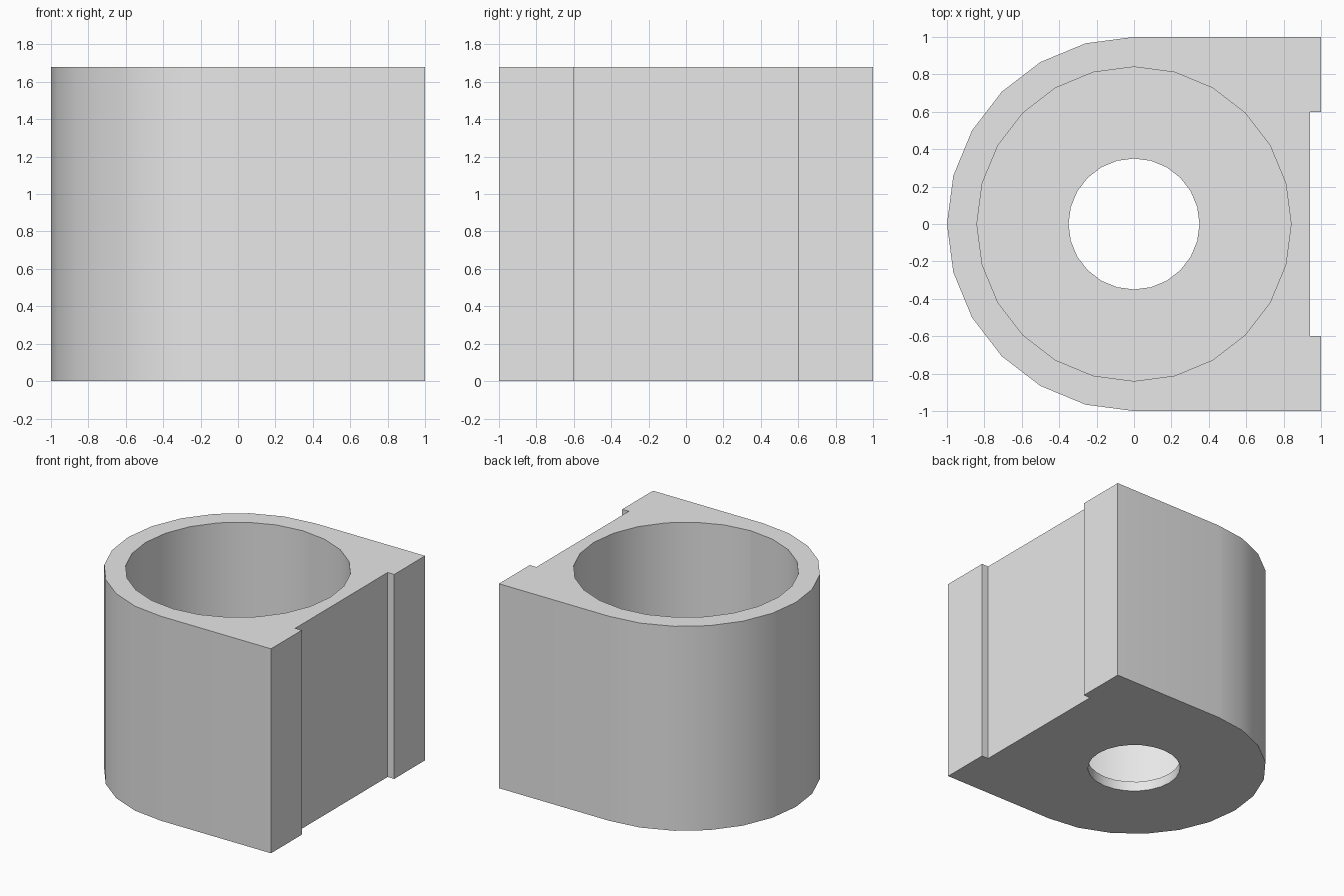
import bpy
import bmesh
from math import radians, sin, cos

SIDES = 24
HEIGHT = 1.68
FLOOR = 0.08

cube = bpy.data.objects.get("Cube")
if cube:
    bpy.data.objects.remove(cube, do_unlink=True)

grey = bpy.data.materials.new("plain_grey")
grey.use_nodes = True
grey.diffuse_color = (0.8, 0.8, 0.8, 1)
grey.node_tree.nodes["Principled BSDF"].inputs["Base Color"].default_value = (0.8, 0.8, 0.8, 1)


def arc(radius, start, count):
    """Points on a circle, stepping by one side at a time."""
    step = 360 / SIDES
    return [(radius * cos(radians(start + i * step)),
             radius * sin(radians(start + i * step))) for i in range(count)]


def prism(name, outline, bottom, top):
    """Extrude a flat outline straight up."""
    bm = bmesh.new()
    base = bm.faces.new([bm.verts.new((x, y, bottom)) for x, y in outline])
    result = bmesh.ops.extrude_face_region(bm, geom=[base], use_keep_orig=True)
    for v in result["geom"]:
        if isinstance(v, bmesh.types.BMVert):
            v.co.z = top
    bmesh.ops.recalc_face_normals(bm, faces=bm.faces)
    mesh = bpy.data.meshes.new(name)
    bm.to_mesh(mesh)
    bm.free()
    mesh.materials.append(grey)
    obj = bpy.data.objects.new(name, mesh)
    bpy.context.collection.objects.link(obj)
    return obj


def cut(target, cutter):
    """Subtract the cutter for good, then discard it."""
    cutter.hide_render = True
    mod = target.modifiers.new("cut", "BOOLEAN")
    mod.operation = "DIFFERENCE"
    mod.solver = "EXACT"
    mod.object = cutter
    bpy.context.view_layer.objects.active = target
    bpy.ops.object.modifier_apply(modifier=mod.name)
    bpy.data.objects.remove(cutter, do_unlink=True)


# Housing: rounded on one side, square with a shallow channel on the other
channel = [(1, -1), (1, -0.6), (0.94, -0.6), (0.94, 0.6), (1, 0.6), (1, 1)]
housing = prism("cup_housing", channel + arc(1, 90, SIDES // 2 + 1), 0, HEIGHT)

# Wide bore open at the top, and a drain hole through the floor
cut(housing, prism("bore_cutter", arc(0.84, 0, SIDES), FLOOR, HEIGHT + 0.2))
cut(housing, prism("hole_cutter", arc(0.35, 0, SIDES), -0.2, FLOOR + 0.2))

# Smooth curved walls, crisp rims
bpy.ops.object.select_all(action="DESELECT")
housing.select_set(True)
bpy.context.view_layer.objects.active = housing
bpy.ops.object.shade_smooth_by_angle(angle=radians(30))
